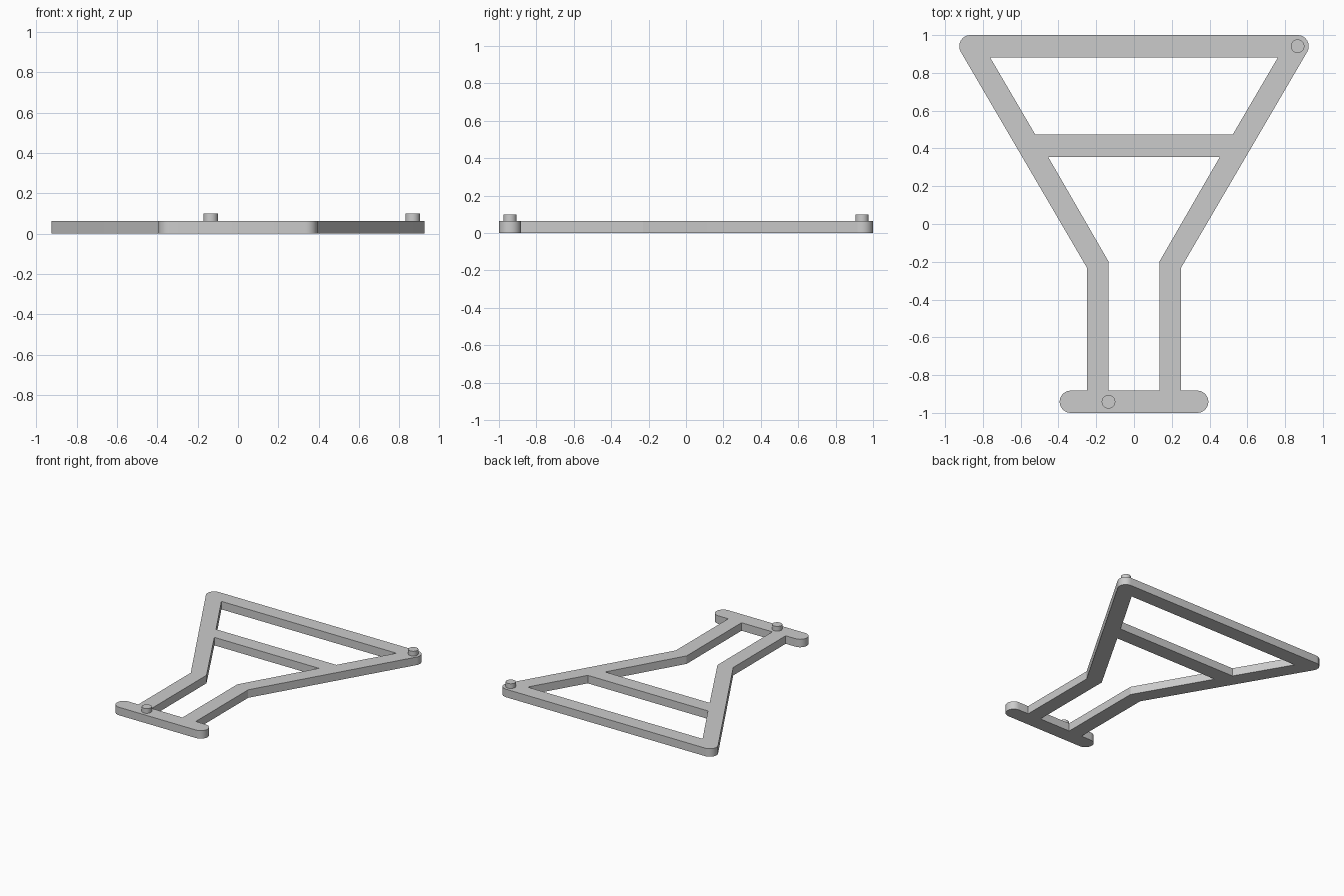
import bpy
from math import cos, sin, radians

cube = bpy.data.objects.get("Cube")
if cube:
    bpy.data.objects.remove(cube)

THICK, PIN_TOP = 0.063, 0.1
R = 0.059          # half the bar width, also the radius of the rounded ends
EDGE = 1 - R       # y of the centre lines of the end bars

grey = bpy.data.materials.new("light grey")
grey.use_nodes = True
grey.diffuse_color = (0.6, 0.6, 0.6, 1)
grey.node_tree.nodes["Principled BSDF"].inputs["Base Color"].default_value = (0.6, 0.6, 0.6, 1)


def arc(cx, cy, start, end, steps=12):
    angles = [radians(start + (end - start) * i / steps) for i in range(steps + 1)]
    return [(cx + R * cos(a), cy + R * sin(a)) for a in angles]


def mirrored(half):
    return half + [(-x, y) for x, y in reversed(half)]


def finish(obj):
    bpy.ops.object.select_all(action='DESELECT')
    obj.select_set(True)
    bpy.context.view_layer.objects.active = obj
    if obj.type == 'CURVE':
        bpy.ops.object.convert(target='MESH')
        obj = bpy.context.object
    obj.data.materials.clear()
    obj.data.materials.append(grey)
    bpy.ops.object.shade_smooth_by_angle(angle=radians(28))
    return obj


# Flat frame: outer outline with two openings
outline = mirrored(arc(0.335, -EDGE, -90, 90)
                   + [(0.25, 2 * R - 1), (0.25, -0.23)]
                   + arc(0.866, EDGE, -30, 90))
lower_opening = mirrored([(0.134, 2 * R - 1), (0.134, -0.2), (0.455, 0.356)])
upper_opening = mirrored([(0.523, 0.474), (0.762, 1 - 2 * R)])

curve = bpy.data.curves.new("frame", 'CURVE')
curve.dimensions = '2D'
curve.fill_mode = 'BOTH'
curve.extrude = THICK / 2
for loop in (outline, lower_opening, upper_opening):
    spline = curve.splines.new('POLY')
    spline.points.add(len(loop) - 1)
    for point, (x, y) in zip(spline.points, loop):
        point.co = (x, y, 0, 1)
    spline.use_cyclic_u = True
frame = bpy.data.objects.new("frame", curve)
frame.location.z = THICK / 2
bpy.context.collection.objects.link(frame)
finish(frame)

# Locating pins on the upper face
for name, x, y in (("foot_pin", -0.135, -EDGE), ("corner_pin", 0.866, EDGE)):
    bpy.ops.mesh.primitive_cylinder_add(vertices=32, radius=0.036, depth=PIN_TOP - THICK,
                                        location=(x, y, (PIN_TOP + THICK) / 2))
    pin = bpy.context.object
    pin.name = name
    finish(pin)
